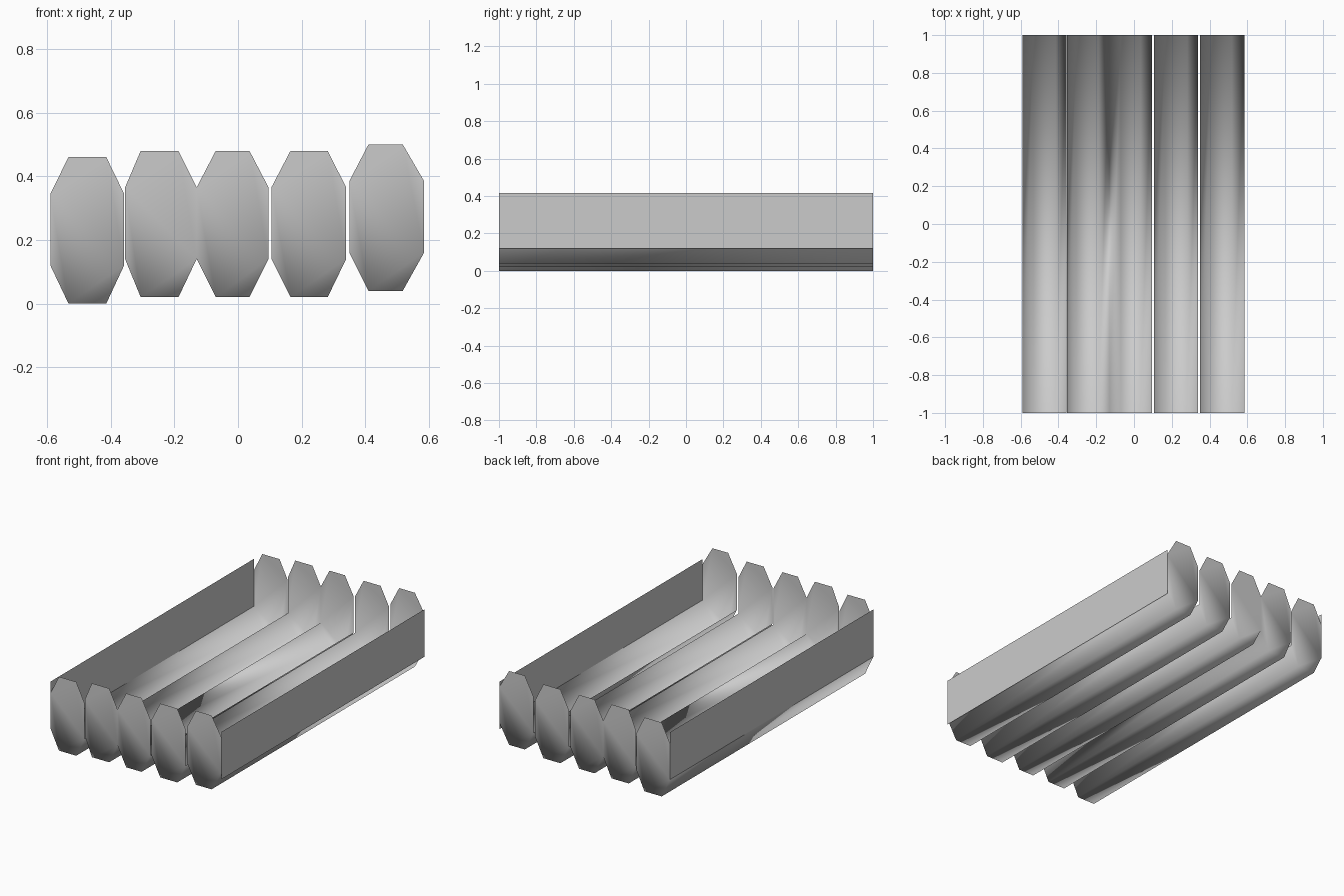
import bpy
import bmesh

if "Cube" in bpy.data.objects:
    bpy.data.objects.remove(bpy.data.objects["Cube"])

HALF = 1.0          # half length along y
HEIGHT = 0.46       # end face height
BEVEL = 0.12        # corner height


def link_mesh(name, bm, smooth):
    me = bpy.data.meshes.new(name)
    bm.to_mesh(me)
    bm.free()
    for p in me.polygons:
        p.use_smooth = smooth
    ob = bpy.data.objects.new(name, me)
    bpy.context.collection.objects.link(ob)
    return ob


def add_log(bm, x0, f0, f1, x1, z):
    """Open-topped eight-sided log: end faces plus the three lower sides."""
    top = z + HEIGHT
    prof = [(x0, z + BEVEL), (f0, z), (f1, z), (x1, z + BEVEL),
            (x1, top - BEVEL + 0.005), (f1, top), (f0, top), (x0, top - BEVEL + 0.005)]
    front = [bm.verts.new((x, -HALF, h)) for x, h in prof]
    back = [bm.verts.new((x, HALF, h)) for x, h in prof]
    bm.faces.new(front)
    bm.faces.new(back[::-1])
    for i in range(3):
        bm.faces.new((front[i], back[i], back[i + 1], front[i + 1]))


def make_logs(name, specs):
    bm = bmesh.new()
    for s in specs:
        add_log(bm, *s)
    # neighbouring logs that touch share their seam
    bmesh.ops.remove_doubles(bm, verts=bm.verts, dist=0.001)
    return link_mesh(name, bm, True)


# Logs: left edge, flat start, flat end, right edge, base height
make_logs("left_outer_log", [(-0.59, -0.533, -0.414, -0.358, 0.0)])
make_logs("middle_log_pair", [(-0.355, -0.306, -0.187, -0.13, 0.02),
                              (-0.13, -0.07, 0.036, 0.096, 0.02)])
make_logs("right_inner_log", [(0.105, 0.165, 0.282, 0.34, 0.02)])
make_logs("right_outer_log", [(0.35, 0.41, 0.518, 0.585, 0.04)])

# Upright side walls
for name, x, sign in (("left_side_wall", -0.59, -1), ("right_side_wall", 0.585, 1)):
    bm = bmesh.new()
    corners = [(x, -HALF, 0.12), (x, HALF, 0.12), (x, HALF, 0.415), (x, -HALF, 0.415)]
    vs = [bm.verts.new(c) for c in corners]
    bm.faces.new(vs if sign > 0 else vs[::-1])
    link_mesh(name, bm, False)
